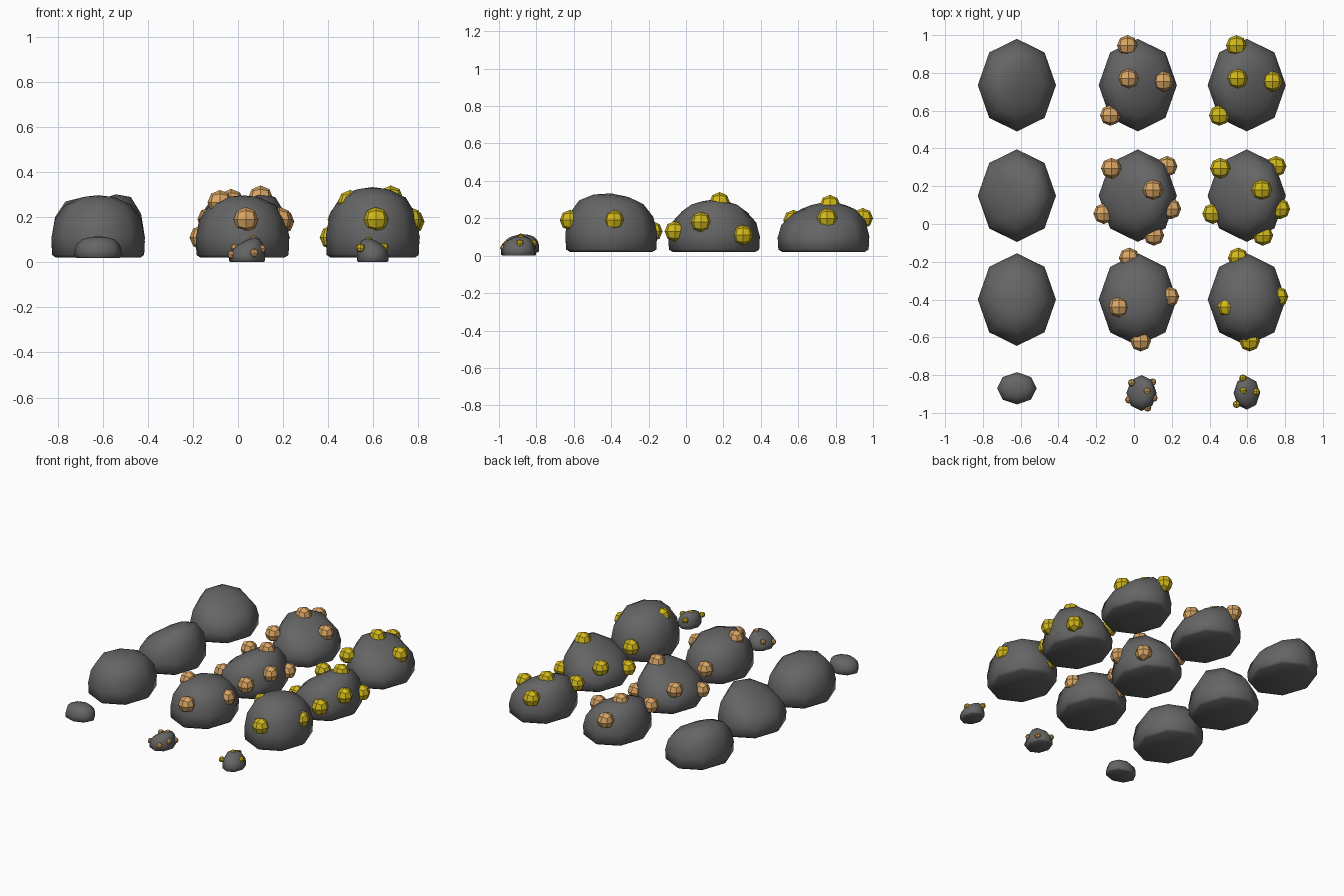
import bpy, bmesh, math
from mathutils import Vector

cube = bpy.data.objects.get("Cube")
if cube:
    bpy.data.objects.remove(cube, do_unlink=True)


def material(name, rgb):
    m = bpy.data.materials.new(name)
    m.use_nodes = True
    m.diffuse_color = (*rgb, 1)
    bsdf = next(n for n in m.node_tree.nodes if n.type == 'BSDF_PRINCIPLED')
    bsdf.inputs["Base Color"].default_value = (*rgb, 1)
    bsdf.inputs["Roughness"].default_value = 0.8
    return m


STONE = material("stone grey", (0.13, 0.13, 0.13))
COPPER = material("copper tan", (0.70, 0.38, 0.13))
GOLD = material("gold yellow", (0.66, 0.49, 0.01))

# Half profile of a boulder: (radius, height), both as fractions
PROFILE = [(0.9, 0), (0.985, 0.05), (1, 0.32), (0.92, 0.62), (0.7, 0.85), (0.38, 0.96)]
SIDES = 8


def finish(bm, name, mat, loc, smooth):
    bmesh.ops.recalc_face_normals(bm, faces=bm.faces)
    for f in bm.faces:
        f.smooth = smooth
    me = bpy.data.meshes.new(name)
    bm.to_mesh(me)
    bm.free()
    me.materials.append(mat)
    ob = bpy.data.objects.new(name, me)
    ob.location = loc
    bpy.context.collection.objects.link(ob)
    return ob


def boulder(name, loc, size, lean):
    """Eight-sided dome with a flat underside; lean raises one side of the top."""
    rx, ry, h = size
    bm = bmesh.new()
    rings = []
    for r, z in PROFILE:
        ring = []
        for i in range(SIDES):
            a = math.tau * i / SIDES
            x, y = rx * r * math.cos(a), ry * r * math.sin(a)
            ring.append(bm.verts.new((x, y, h * z + (lean[0] * x + lean[1] * y) * z * z)))
        rings.append(ring)
    for low, high in zip(rings, rings[1:]):
        for i in range(SIDES):
            j = (i + 1) % SIDES
            bm.faces.new((low[i], low[j], high[j], high[i]))
    for ring, z in ((rings[0], 0), (rings[-1], h)):
        tip = bm.verts.new((0, 0, z))
        for i in range(SIDES):
            bm.faces.new((ring[i], ring[(i + 1) % SIDES], tip))
    return finish(bm, name, STONE, loc, True)


def nugget(name, loc, radius, mat):
    """Small faceted ball, a once-divided cube pushed out to a sphere."""
    bm = bmesh.new()
    bmesh.ops.create_cube(bm, size=2)
    bmesh.ops.subdivide_edges(bm, edges=bm.edges[:], cuts=1, use_grid_fill=True)
    for v in bm.verts:
        v.co = v.co.normalized() * radius
    finish(bm, name, mat, loc, False)


# Nugget offsets from the middle of each boulder's base
SPOTS = {
    "back": [(-.055, .21, .18), (-.05, .035, .25), (.135, .02, .18), (-.145, -.16, .17)],
    "middle": [(-.14, .145, .17), (.155, .155, .09), (.08, .03, .265), (.175, -.07, .16),
               (-.18, -.095, .09), (.085, -.21, .11)],
    "front": [(-.045, .22, .11), (-.1, -.04, .245), (.165, .015, .17), (.015, -.22, .17)],
}
# Row: y position, boulder height, lean
ROWS = {
    "back": (.735, .25, (-.35, .12)),
    "middle": (.15, .255, (.5, 0)),
    "front": (-.40, .277, (0, -.08)),
}
COLUMNS = {"plain": (-.62, None), "copper": (.02, COPPER), "gold": (.597, GOLD)}

# Large boulders
for ore, (x, mat) in COLUMNS.items():
    for row, (y, h, lean) in ROWS.items():
        if ore == "gold" and row == "front":
            h *= 1.13
        base = Vector((x, y, .02))
        boulder(f"{ore}_boulder_{row}", base, (.207, .245, h), lean)
        if mat:
            for n, spot in enumerate(SPOTS[row], 1):
                nugget(f"{ore}_nugget_{row}_{n}", base + Vector(spot), .055, mat)

# Small stones at the front: ore, x, y, base height, size, nugget layout
STONES = [
    ("plain", -.62, -.87, .018, (.105, .085, .097), None),
    ("copper", .04, -.895, 0, (.08, .095, .1), "middle"),
    ("gold", .597, -.895, 0, (.07, .088, .1), "back"),
]
for ore, x, y, z, size, layout in STONES:
    base = Vector((x, y, z))
    lean = ROWS[layout][2] if layout else (0, 0)
    boulder(f"{ore}_small_stone", base, size, lean)
    for n, spot in enumerate(SPOTS.get(layout, []), 1):
        nugget(f"{ore}_small_nugget_{n}", base + Vector(spot) * .375, .02, COLUMNS[ore][1])
